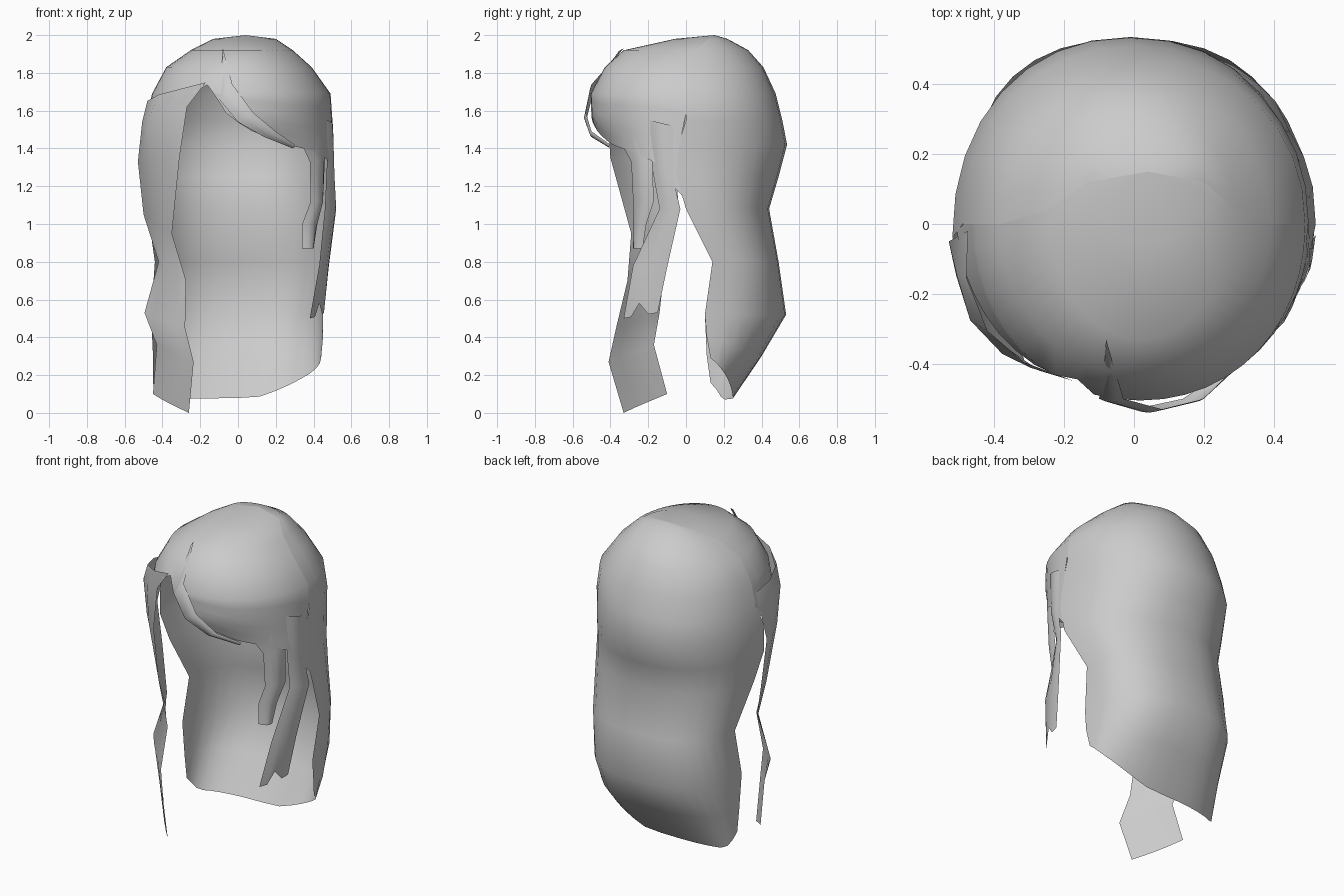
import bpy, bmesh, math

# Hair envelope rings: z, x left, x right, y front, y middle, y back, squareness
RINGS = [
    (2.00, 0.04, 0.04, 0.15, 0.15, 0.15, 1.0),
    (1.98, -0.13, 0.20, -0.06, 0.12, 0.22, 1.0),
    (1.92, -0.25, 0.29, -0.33, 0.04, 0.33, 1.0),
    (1.83, -0.38, 0.39, -0.43, 0.0, 0.41, 0.98),
    (1.69, -0.455, 0.49, -0.505, 0.0, 0.475, 0.96),
    (1.55, -0.49, 0.50, -0.50, 0.0, 0.51, 0.95),
    (1.42, -0.52, 0.50, -0.44, -0.04, 0.535, 0.93),
    (1.25, -0.51, 0.51, -0.39, -0.05, 0.49, 0.9),
    (1.08, -0.48, 0.52, -0.36, 0.0, 0.44, 0.87),
    (0.80, -0.44, 0.47, -0.30, 0.14, 0.49, 0.85),
    (0.52, -0.46, 0.45, -0.30, 0.10, 0.53, 0.83),
    (0.30, -0.45, 0.45, -0.30, 0.11, 0.40, 0.8),
    (0.07, -0.45, 0.44, -0.30, 0.13, 0.25, 0.8),
]


def envelope(t, z):
    """Point of the hair envelope at angle t and height z."""
    for a, b in zip(RINGS, RINGS[1:]):
        if z >= b[0] - 1e-6:
            f = (a[0] - z) / (a[0] - b[0])
            _, xl, xr, yf, ym, yb, p = [u + (v - u) * f for u, v in zip(a, b)]
            break
    c, s = math.cos(t), math.sin(t)
    x = (xl + xr) / 2 + (xr - xl) / 2 * math.copysign(abs(c) ** p, c)
    y = ym + (yb - ym if s > 0 else ym - yf) * math.copysign(abs(s) ** p, s)
    return (x, y, z)


def lerp_table(table, u):
    for (u0, v0), (u1, v1) in zip(table, table[1:]):
        if u <= u1 + 1e-6:
            return v0 + (v1 - v0) * (u - u0) / (u1 - u0)
    return table[-1][1]


def sheet(name, rows):
    """Smooth open surface through equally long rows of points."""
    n = len(rows[0])
    verts = [p for r in rows for p in r]
    faces = [(i * n + j, i * n + j + 1, (i + 1) * n + j + 1, (i + 1) * n + j)
             for i in range(len(rows) - 1) for j in range(n - 1)]
    me = bpy.data.meshes.new(name)
    me.from_pydata(verts, [], faces)
    bm = bmesh.new()
    bm.from_mesh(me)
    bmesh.ops.remove_doubles(bm, verts=bm.verts, dist=0.0005)
    for f in bm.faces:
        f.smooth = True
    bm.to_mesh(me)
    bm.free()
    ob = bpy.data.objects.new(name, me)
    bpy.context.collection.objects.link(ob)
    return ob


def strand(name, left, right, bulges):
    """Ribbon between two edges, its middle pushed outward by a bulge per row."""
    rows = []
    for i, (a, b) in enumerate(zip(left, right)):
        bulge = bulges[min(i, len(bulges) - 1)]
        row = []
        for k in range(5):
            m = [u + (v - u) * k / 4 for u, v in zip(a, b)]
            r = math.hypot(m[0], m[1])
            push = 1 + bulge * math.sin(math.pi * k / 4) / r
            row.append((m[0] * push, m[1] * push, m[2]))
        rows.append(row)
    return sheet(name, rows)


# Back curtain: crown to hem, the hem rises at the right corner
N = 16
HEM = [(0, 0.29), (0.25, 0.18), (0.45, 0.08), (0.85, 0.07), (1, 0.16)]
back = []
for ring in RINGS:
    row = []
    for j in range(N + 1):
        x, y, z = envelope(math.pi * j / N, ring[0])
        if z < 0.2:
            z = lerp_table(HEM, j / N)
        elif z < 0.4:
            z += 0.10 * max(0, 1 - j / 5)
        row.append((x, y, z))
    back.append(row)
sheet("back_hair", back)

# Front cap: swept fringe with the face opening below (angle in degrees -> lower edge)
FRINGE = [(180, 1.48), (222, 1.58), (234, 1.66), (246, 1.75), (254, 1.68), (264, 1.57),
          (278, 1.49), (300, 1.42), (325, 1.38), (345, 1.32), (360, 1.15)]
TOPS = [r[0] for r in RINGS[:5]]
front = []
for i in range(10):
    row = []
    for j in range(25):
        deg = 180 + 7.5 * j
        low = lerp_table(FRINGE, deg)
        if i < 5:
            z = max(TOPS[i], low)
        else:
            z = TOPS[4] + (low - TOPS[4]) * (i - 4) / 5 if low < TOPS[4] else low
        row.append(envelope(math.radians(deg), z))
    front.append(row)
sheet("front_hair", front)

# Swept bang lock lying in front of the fringe
strand("bang_lock",
       [(-0.08, -0.33, 1.93), (-0.03, -0.50, 1.74), (0.08, -0.53, 1.59), (0.2, -0.50, 1.49), (0.3, -0.40, 1.42)],
       [(-0.08, -0.36, 1.91), (-0.10, -0.50, 1.66), (0.0, -0.53, 1.54), (0.14, -0.50, 1.46), (0.29, -0.40, 1.40)],
       [0.005, 0.01])

# Long left front strand
strand("left_front_strand",
       [(-0.17, -0.45, 1.75), (-0.27, -0.42, 1.62), (-0.31, -0.40, 1.35), (-0.35, -0.29, 0.95),
        (-0.275, -0.31, 0.70), (-0.28, -0.37, 0.45), (-0.235, -0.41, 0.27), (-0.26, -0.33, 0.0)],
       [(-0.475, -0.02, 1.62), (-0.495, -0.03, 1.52), (-0.53, -0.05, 1.33), (-0.50, -0.04, 1.05),
        (-0.42, -0.11, 0.80), (-0.495, -0.14, 0.53), (-0.43, -0.17, 0.36), (-0.45, -0.10, 0.10)],
       [0.12, 0.10, 0.05, 0.02, 0.01])

# Short right front strand, growing out of the fringe
strand("right_front_strand",
       [(0.33, -0.35, 1.44), (0.38, -0.29, 1.33), (0.385, -0.28, 1.12), (0.34, -0.28, 1.00), (0.34, -0.28, 0.87)],
       [(0.46, -0.18, 1.50), (0.46, -0.18, 1.35), (0.45, -0.17, 1.12), (0.42, -0.21, 1.00), (0.40, -0.23, 0.87)],
       [0.025])

# Right side strand that swings forward, with a notched tip
side = strand("right_side_strand",
              [(0.47, -0.19, 1.55), (0.47, -0.18, 1.30), (0.46, -0.14, 1.08), (0.43, -0.28, 0.78), (0.38, -0.33, 0.50)],
              [(0.50, -0.07, 1.52), (0.51, -0.07, 1.25), (0.52, -0.03, 1.08), (0.48, -0.10, 0.77), (0.455, -0.15, 0.53)],
              [0.015])
side.data.vertices[22].co.z += 0.065
